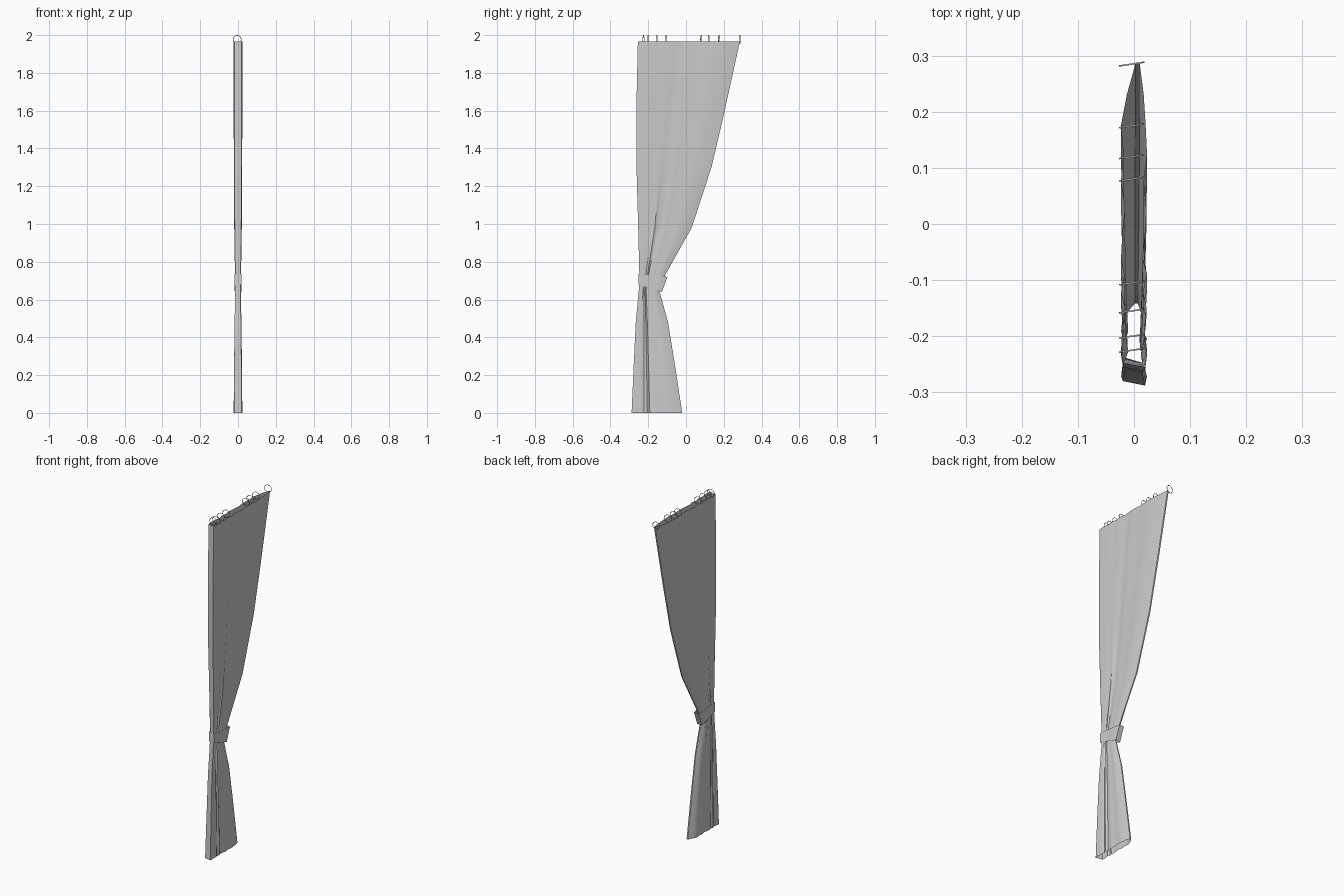
import bpy, bmesh, math

cube = bpy.data.objects.get("Cube")
if cube:
    bpy.data.objects.remove(cube, do_unlink=True)


def make_material(name, value):
    mat = bpy.data.materials.new(name)
    mat.use_nodes = True
    color = (value, value, value, 1)
    mat.diffuse_color = color
    mat.node_tree.nodes["Principled BSDF"].inputs["Base Color"].default_value = color
    return mat


cloth = make_material("pale grey cloth", 0.6)


def interp(table, z, col):
    for a, b in zip(table, table[1:]):
        if z <= b[0]:
            f = (z - a[0]) / (b[0] - a[0])
            return a[col] + f * (b[col] - a[col])
    return table[-1][col]


# Height, front edge, back edge, half thickness
PROFILE = [
    (0.0, -0.288, -0.02, 0.023), (0.25, -0.277, -0.058, 0.021),
    (0.48, -0.266, -0.095, 0.018), (0.65, -0.25, -0.142, 0.015),
    (0.73, -0.247, -0.11, 0.016), (0.98, -0.253, 0.03, 0.020),
    (1.3, -0.262, 0.135, 0.022), (1.6, -0.263, 0.205, 0.023),
    (1.965, -0.255, 0.285, 0.023)]

# Fold positions from front to back, and how full the cloth is on each side
FOLDS = [0, 0.06, 0.13, 0.2, 0.25, 0.31, 0.36, 0.45, 0.53, 0.62, 0.71, 0.8, 0.9, 1]
RIGHT = [0.85, 1, 0.8, 0.95, 0.7, 1, 0.65, 0.85, 0.95, 0.75, 1, 0.9, 0.75, 0.45]
LEFT = [-0.85, -1, -0.9, -0.7, -1, -0.75, -1, -0.9, -0.7, -1, -0.8, -1, -0.55, 0.1]


def section(z, swell=0.0, depth=1.0):
    front, back, half = (interp(PROFILE, z, c) for c in (1, 2, 3))
    front, back, half = front - swell, back + swell, half + swell
    loop = []
    for side, sign in ((RIGHT, 1), (LEFT, -1)):
        pts = []
        for t, x in zip(FOLDS, side):
            x = sign + (x - sign) * depth
            y = front + t * (back - front)
            if t == 0 and sign < 0:
                y += 0.008
            pts.append((x * half, y, z))
        loop += pts if sign > 0 else pts[::-1]
    return loop


def skin(name, rings):
    bm = bmesh.new()
    rows = [[bm.verts.new(p) for p in ring] for ring in rings]
    n = len(rows[0])
    for low, high in zip(rows, rows[1:]):
        for i in range(n):
            j = (i + 1) % n
            bm.faces.new((low[i], low[j], high[j], high[i]))
    mesh = bpy.data.meshes.new(name)
    bm.to_mesh(mesh)
    bm.free()
    obj = bpy.data.objects.new(name, mesh)
    bpy.context.collection.objects.link(obj)
    finish(obj, 40)
    return obj


def finish(obj, angle):
    obj.data.materials.append(cloth)
    bpy.ops.object.select_all(action="DESELECT")
    obj.select_set(True)
    bpy.context.view_layer.objects.active = obj
    bpy.ops.object.shade_smooth_by_angle(angle=math.radians(angle))


# Pleated curtain, an open sleeve gathered at the waist
skin("curtain", [section(row[0]) for row in PROFILE])

# Tie band, dipping toward the back
band = []
for height, drop in ((0.68, 0.04), (0.735, 0.015)):
    ring = section(0.7, 0.004, 0.3)
    y0, y1 = min(p[1] for p in ring), max(p[1] for p in ring)
    shift = 0.02 if height > 0.7 else -0.01
    band.append([(x, y + shift * (y - y0) / (y1 - y0),
                  height - drop * (y - y0) / (y1 - y0)) for x, y, z in ring])
skin("tie_band", band)

# Hanging rings
for y in (-0.225, -0.2, -0.155, -0.105, 0.08, 0.12, 0.175, 0.285):
    bpy.ops.mesh.primitive_torus_add(
        major_radius=0.0215, minor_radius=0.0016, major_segments=16,
        minor_segments=6, location=(-0.004, y, 1.977),
        rotation=(math.pi / 2, 0, 0.15))
    ring = bpy.context.object
    ring.name = "hanging_ring"
    finish(ring, 60)
